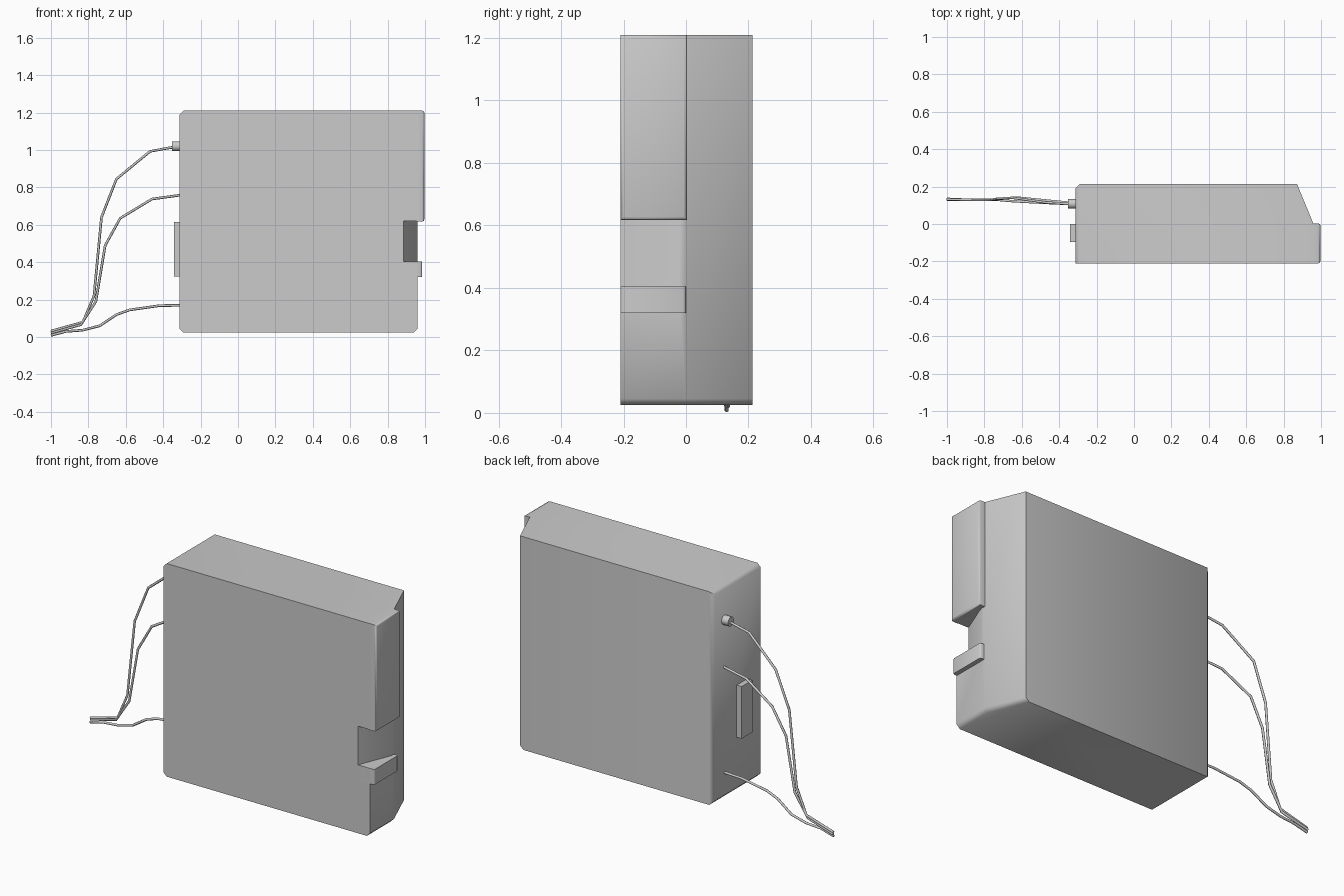
import bpy, bmesh, math
from mathutils import Matrix, Vector

if "Cube" in bpy.data.objects:
    bpy.data.objects.remove(bpy.data.objects["Cube"])


def finish(bm, name):
    bmesh.ops.recalc_face_normals(bm, faces=bm.faces)
    me = bpy.data.meshes.new(name)
    bm.to_mesh(me)
    bm.free()
    ob = bpy.data.objects.new(name, me)
    bpy.context.collection.objects.link(ob)
    return ob


def prism(profile, z0, z1):
    bm = bmesh.new()
    face = bm.faces.new([bm.verts.new((x, y, z0)) for x, y in profile])
    ext = bmesh.ops.extrude_face_region(bm, geom=[face])
    bmesh.ops.translate(bm, vec=(0, 0, z1 - z0),
                        verts=[v for v in ext["geom"] if isinstance(v, bmesh.types.BMVert)])
    return bm


def bevel(bm, test, width, segments=1):
    edges = [e for e in bm.edges if test(*[v.co for v in e.verts])]
    bmesh.ops.bevel(bm, geom=edges, offset=width, segments=segments,
                    profile=0.5, affect='EDGES')


def smooth(ob, angle=40):
    bpy.ops.object.select_all(action='DESELECT')
    ob.select_set(True)
    bpy.context.view_layer.objects.active = ob
    bpy.ops.object.shade_smooth_by_angle(angle=math.radians(angle))


def box(name, x0, x1, y0, y1, z0, z1, test=None, width=0.01, segments=1):
    bm = prism([(x0, y0), (x1, y0), (x1, y1), (x0, y1)], z0, z1)
    if test:
        bevel(bm, test, width, segments)
    ob = finish(bm, name)
    smooth(ob, 50)
    return ob


# Main case: slab with a slanted rear right corner and chamfered ends
bm = prism([(-0.312, -0.21), (0.96, -0.21), (0.96, 0), (0.872, 0.213), (-0.312, 0.213)], 0.025, 1.21)
bevel(bm, lambda a, b: (a.x < -0.3 and b.x < -0.3 and not (a.y < -0.2 and b.y < -0.2))
      or (min(a.x, b.x) > 0.86 and max(a.z, b.z) < 0.1), 0.02)
case = finish(bm, "case")

# Finger recess sliced from the front right corner
cutter = finish(prism([(0.885, -0.25), (0.885, -0.21), (0.965, -0.01), (1.05, -0.01), (1.05, -0.25)],
                      0.39, 0.62), "recess_cutter")
cutter.hide_render = True
mod = case.modifiers.new("recess", 'BOOLEAN')
mod.operation = 'DIFFERENCE'
mod.object = cutter
mod.solver = 'EXACT'
bpy.context.view_layer.objects.active = case
bpy.ops.object.modifier_apply(modifier="recess")
bpy.data.objects.remove(cutter)
smooth(case, 50)

# Upper grip block, latch and side pad
box("grip_block", 0.955, 0.996, -0.21, 0.003, 0.618, 1.21,
    lambda a, b: a.x > 0.98 and b.x > 0.98, 0.01, 2)
box("latch", 0.88, 0.985, -0.21, 0.0, 0.32, 0.405,
    lambda a, b: a.x > 0.98 and b.x > 0.98 and abs(a.z - b.z) > 0.01, 0.01, 2)
box("side_pad", -0.342, -0.30, -0.095, 0.0, 0.325, 0.615)

# Cable socket
bm = bmesh.new()
bmesh.ops.create_cone(bm, cap_ends=True, segments=12, radius1=0.026, radius2=0.026, depth=0.05,
                      matrix=Matrix.Translation((-0.327, 0.108, 1.02)) @ Matrix.Rotation(math.pi / 2, 4, 'Y'))
smooth(finish(bm, "cable_socket"))

# Three loose cables, swept as thin six-sided tubes along (x, y, z) paths
PATHS = {
    "upper_cable": [(-0.33, .108, 1.015), (-0.36, .108, 1.013), (-0.47, .115, .993), (-0.65, .14, .845),
                    (-0.73, .135, .64), (-0.77, .128, .22), (-0.83, .128, .08), (-1, .132, .032)],
    "middle_cable": [(-0.30, .11, .76), (-0.46, .125, .738), (-0.63, .142, .635), (-0.71, .135, .49),
                     (-0.76, .13, .19), (-0.84, .128, .066), (-1, .135, .022)],
    "lower_cable": [(-0.30, .105, .17), (-0.42, .11, .168), (-0.58, .118, .145), (-0.65, .122, .12),
                    (-0.74, .13, .06), (-0.83, .13, .037), (-0.92, .128, .03), (-1, .13, .009)],
}
for name, pts in PATHS.items():
    pts = [Vector(p) for p in pts]
    bm = bmesh.new()
    rings = []
    for i, p in enumerate(pts):
        d = (pts[min(i + 1, len(pts) - 1)] - pts[max(i - 1, 0)]).normalized()
        u = d.cross(Vector((0, 1, 0))).normalized()
        v = d.cross(u)
        rings.append([bm.verts.new(p + 0.007 * (u * math.cos(k * math.pi / 3) + v * math.sin(k * math.pi / 3)))
                      for k in range(6)])
    for a, b in zip(rings, rings[1:]):
        for k in range(6):
            bm.faces.new((a[k], a[(k + 1) % 6], b[(k + 1) % 6], b[k]))
    bm.faces.new(rings[0])
    bm.faces.new(rings[-1])
    smooth(finish(bm, name), 65)
